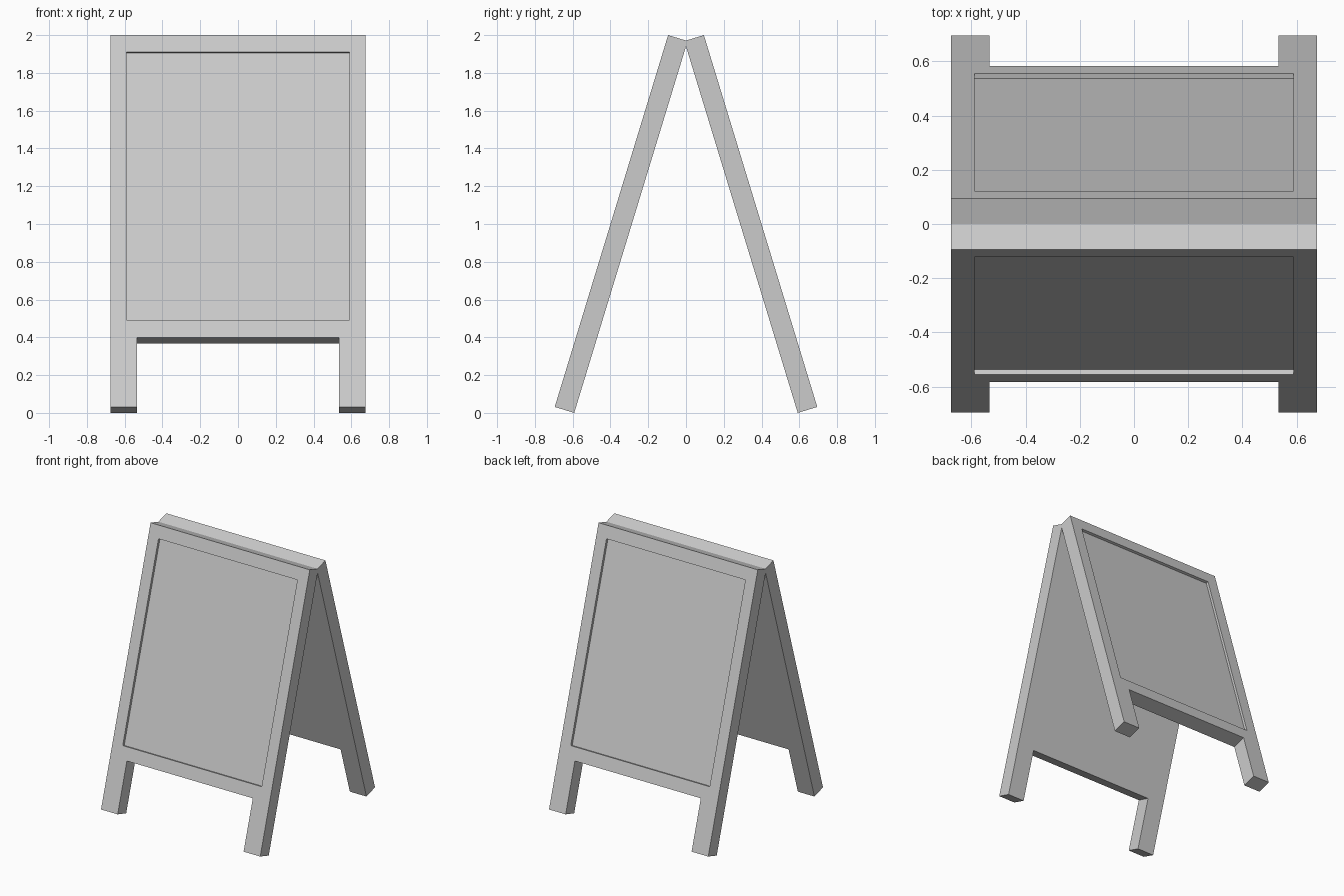
import bpy, bmesh, math
from mathutils import Matrix

if "Cube" in bpy.data.objects:
    bpy.data.objects.remove(bpy.data.objects["Cube"])

TILT = math.radians(16.96)
T, L, W = 0.108, 2.058, 0.675      # panel thickness, slope length, half width
NOTCH_X, NOTCH_H = 0.534, 0.383    # gap between the feet
REC_X, REC_LO, REC_HI, REC_D = 0.589, 0.480, 1.964, 0.0195  # sunken board
s, c = math.sin(TILT), math.cos(TILT)

# Local x = width, y = up the slope, z = outward from the sign face
LEAN = Matrix(((1, 0, 0, 0), (0, s, -c, -0.695), (0, c, s, T * s), (0, 0, 0, 1)))


def prism(name, outline, z0, z1):
    bm = bmesh.new()
    face = bm.faces.new([bm.verts.new((x, y, z0)) for x, y in outline])
    ext = bmesh.ops.extrude_face_region(bm, geom=[face])
    verts = [e for e in ext["geom"] if isinstance(e, bmesh.types.BMVert)]
    bmesh.ops.translate(bm, verts=verts, vec=(0, 0, z1 - z0))
    bmesh.ops.recalc_face_normals(bm, faces=bm.faces)
    mesh = bpy.data.meshes.new(name)
    bm.to_mesh(mesh)
    bm.free()
    ob = bpy.data.objects.new(name, mesh)
    bpy.context.collection.objects.link(ob)
    return ob


def sign_panel(name, turn):
    # Slab with two feet
    half = [(W, L), (W, 0), (NOTCH_X, 0), (NOTCH_X, NOTCH_H)]
    panel = prism(name, half + [(-x, y) for x, y in reversed(half)], -T, 0)
    # Sunken writing board
    cutter = prism("recess_cutter", [(-REC_X, REC_LO), (REC_X, REC_LO),
                                     (REC_X, REC_HI), (-REC_X, REC_HI)], -REC_D, 0.05)
    mod = panel.modifiers.new("recess", 'BOOLEAN')
    mod.operation = 'DIFFERENCE'
    mod.solver = 'EXACT'
    mod.object = cutter
    bpy.context.view_layer.objects.active = panel
    bpy.ops.object.modifier_apply(modifier=mod.name)
    bpy.data.objects.remove(cutter)
    # Lean the panel and turn it to its side
    panel.data.transform(Matrix.Rotation(turn, 4, 'Z') @ LEAN)


sign_panel("front_panel", 0)
sign_panel("back_panel", math.pi)
